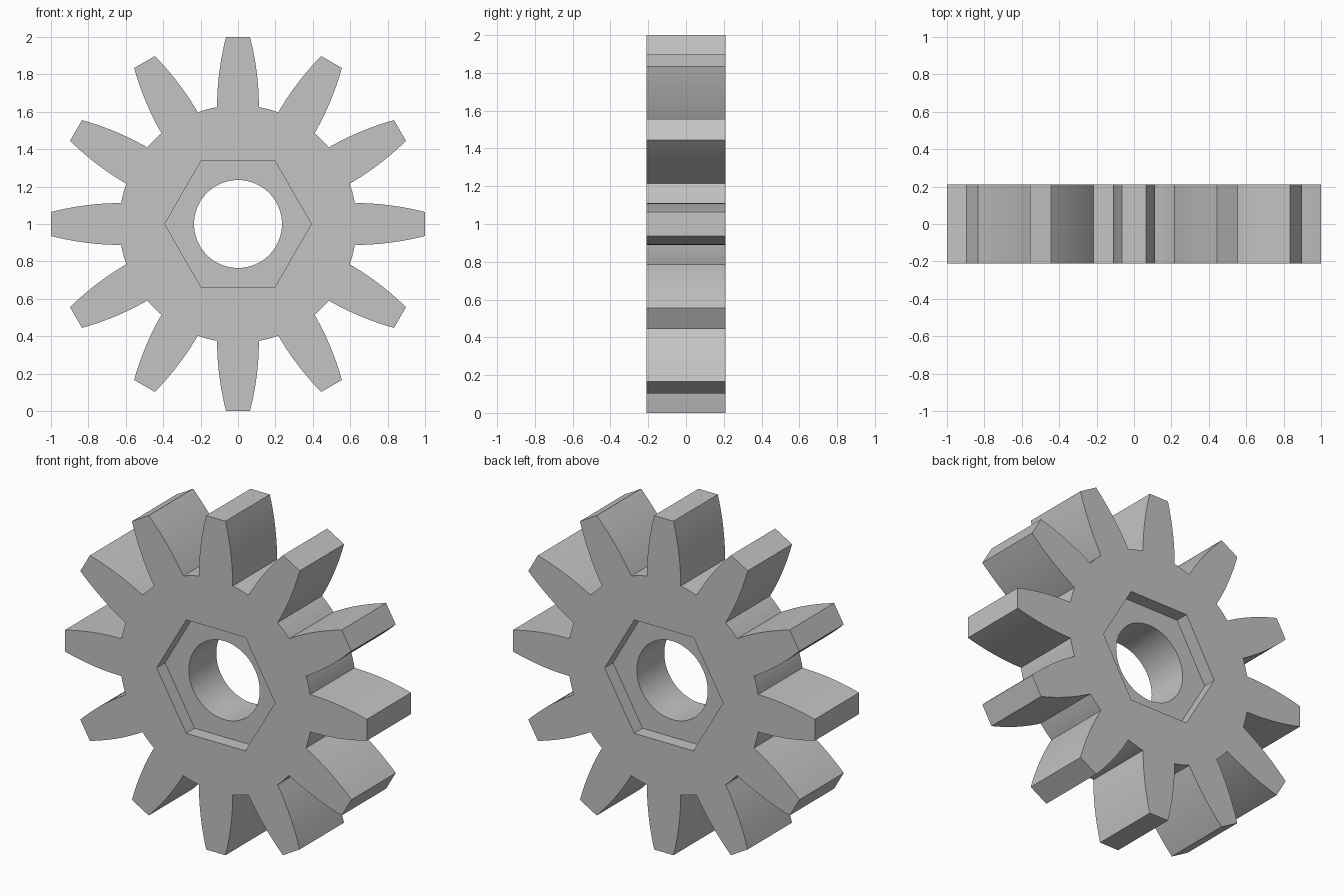
import bpy, bmesh, math
from math import sin, cos, pi

if "Cube" in bpy.data.objects:
    bpy.data.objects.remove(bpy.data.objects["Cube"], do_unlink=True)

TEETH = 12
HALF_DEPTH = 0.21
RECESS = 0.08
ROOT, TIP = 0.625, 1.0           # tooth start and end, along its axis
ROOT_HALF, TIP_HALF = 0.112, 0.064
STEPS = 10

metal = bpy.data.materials.new("plain_grey")
metal.use_nodes = True
grey = (0.55, 0.55, 0.55, 1)
metal.diffuse_color = grey
metal.node_tree.nodes["Principled BSDF"].inputs["Base Color"].default_value = grey


def prism(name, points, y0, y1):
    """Extrude an (x, z) outline from y0 to y1, centred at z = 1."""
    bm = bmesh.new()
    base = bm.faces.new([bm.verts.new((x, y0, z + 1)) for x, z in points])
    grown = bmesh.ops.extrude_face_region(bm, geom=[base], use_keep_orig=True)
    moved = [v for v in grown["geom"] if isinstance(v, bmesh.types.BMVert)]
    bmesh.ops.translate(bm, verts=moved, vec=(0, y1 - y0, 0))
    bmesh.ops.recalc_face_normals(bm, faces=bm.faces)
    mesh = bpy.data.meshes.new(name)
    bm.to_mesh(mesh)
    bm.free()
    mesh.materials.append(metal)
    obj = bpy.data.objects.new(name, mesh)
    bpy.context.collection.objects.link(obj)
    return obj


def polygon(radius, sides):
    return [(radius * cos(2 * pi * i / sides), radius * sin(2 * pi * i / sides))
            for i in range(sides)]


# One tooth outline: bulging flanks, flat tip, then the arc of the valley
flank = []
for i in range(STEPS + 1):
    t = i / STEPS
    flank.append((ROOT_HALF - (ROOT_HALF - TIP_HALF) * t * t, ROOT + (TIP - ROOT) * t))
tooth = [(-x, z) for x, z in flank] + flank[::-1]
root_radius = math.hypot(ROOT_HALF, ROOT)
start = math.atan2(ROOT_HALF, ROOT)
end = 2 * pi / TEETH - start
for k in (1, 2, 3):
    a = start + (end - start) * k / 4
    tooth.append((root_radius * sin(a), root_radius * cos(a)))

outline = []
for n in range(TEETH):
    a = 2 * pi * n / TEETH
    outline += [(x * cos(a) + z * sin(a), z * cos(a) - x * sin(a)) for x, z in tooth]

gear = prism("gear_wheel", outline, -HALF_DEPTH, HALF_DEPTH)

# Round bore and a hexagonal recess on each side
floor = HALF_DEPTH - RECESS
cutters = [
    prism("front_recess_cutter", polygon(0.392, 6), -0.5, -floor),
    prism("back_recess_cutter", polygon(0.392, 6), floor, 0.5),
    prism("bore_cutter", polygon(0.235, 72), -0.6, 0.6),
]
bpy.ops.object.select_all(action="DESELECT")
gear.select_set(True)
bpy.context.view_layer.objects.active = gear
for cutter in cutters:
    cutter.hide_render = True
    cut = gear.modifiers.new(cutter.name, "BOOLEAN")
    cut.operation = "DIFFERENCE"
    cut.solver = "EXACT"
    cut.object = cutter
    bpy.ops.object.modifier_apply(modifier=cut.name)
    bpy.data.objects.remove(cutter, do_unlink=True)

bpy.ops.object.shade_smooth_by_angle(angle=math.radians(20))
